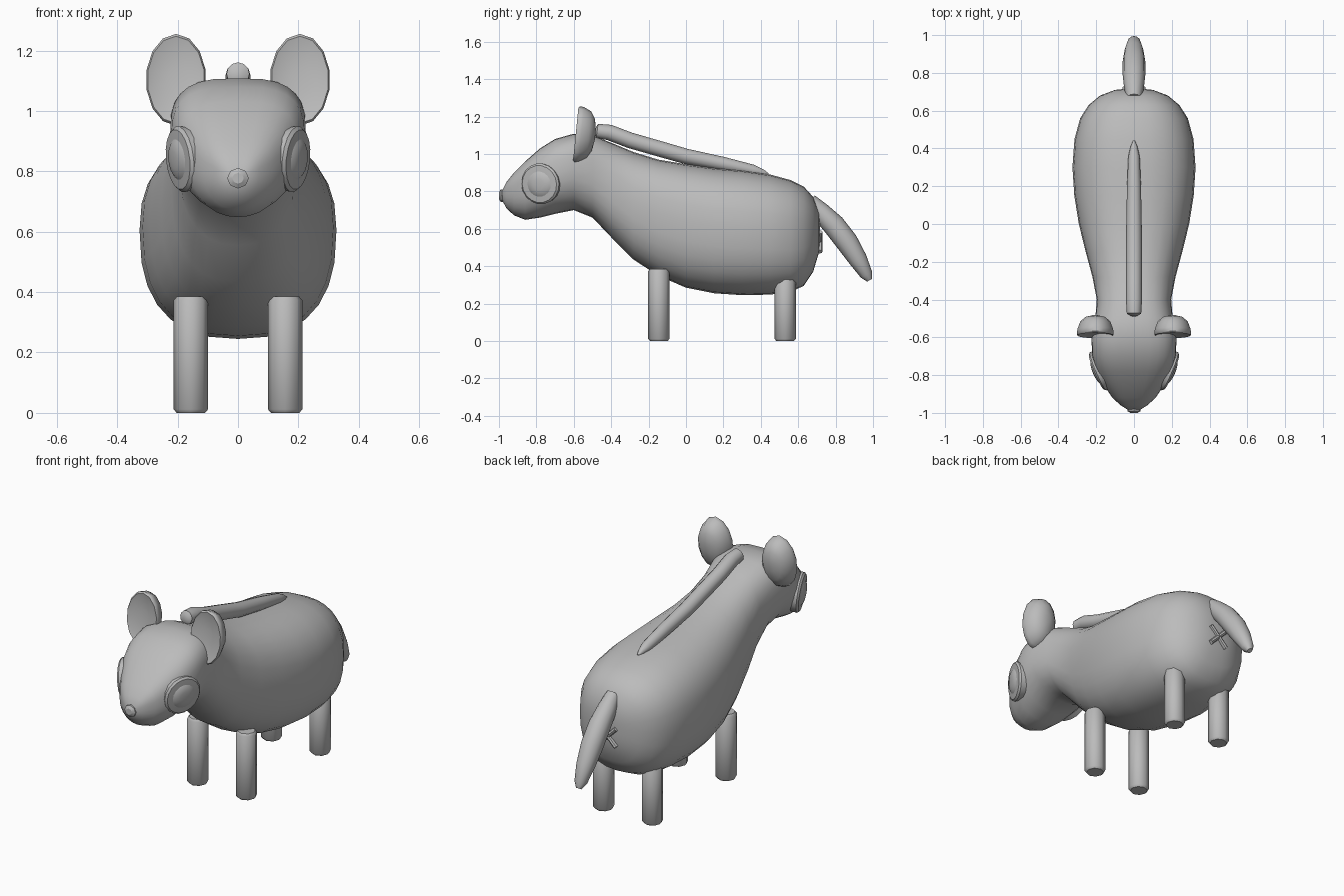
import bpy, bmesh, math
from mathutils import Vector

if "Cube" in bpy.data.objects:
    bpy.data.objects.remove(bpy.data.objects["Cube"])

grey = bpy.data.materials.new("plain grey")
grey.diffuse_color = (0.5, 0.5, 0.5, 1)
grey.use_nodes = True
grey.node_tree.nodes["Principled BSDF"].inputs["Base Color"].default_value = grey.diffuse_color


def loft(name, rings, angle=40):
    """Skin a list of closed rings and cap both ends."""
    bm = bmesh.new()
    vr = [[bm.verts.new(p) for p in ring] for ring in rings]
    n = len(vr[0])
    for a, b in zip(vr, vr[1:]):
        for i in range(n):
            j = (i + 1) % n
            bm.faces.new((a[i], a[j], b[j], b[i]))
    bm.faces.new(vr[0])
    bm.faces.new(vr[-1])
    bmesh.ops.recalc_face_normals(bm, faces=bm.faces)
    mesh = bpy.data.meshes.new(name)
    bm.to_mesh(mesh)
    bm.free()
    mesh.shade_smooth()
    mesh.set_sharp_from_angle(angle=math.radians(angle))
    mesh.materials.append(grey)
    ob = bpy.data.objects.new(name, mesh)
    bpy.context.collection.objects.link(ob)
    return ob


def circle(center, u, v, n):
    """Ring around center spanned by two radius vectors."""
    return [center + u * math.cos(2 * math.pi * i / n) + v * math.sin(2 * math.pi * i / n)
            for i in range(n)]


def tube(name, path, n=12):
    """Tapered tube in the x = 0 plane from (y, z, radius) points."""
    pts = [Vector((0, y, z)) for y, z, r in path]
    rings = []
    for i, p in enumerate(pts):
        t = (pts[min(i + 1, len(pts) - 1)] - pts[max(i - 1, 0)]).normalized()
        side = Vector((1, 0, 0))
        r = path[i][2]
        rings.append(circle(p, side * r, t.cross(side) * r, n))
    return loft(name, rings)


def power(c, e):
    return math.copysign(abs(c) ** e, c)


# Body and head: y, bottom, top, half width
sections = [
    (-0.985, 0.755, 0.80, 0.03), (-0.96, 0.71, 0.85, 0.07), (-0.92, 0.672, 0.90, 0.115),
    (-0.86, 0.648, 0.96, 0.155), (-0.78, 0.66, 1.03, 0.20), (-0.70, 0.68, 1.08, 0.222),
    (-0.60, 0.70, 1.108, 0.225), (-0.50, 0.66, 1.10, 0.205), (-0.40, 0.555, 1.06, 0.197),
    (-0.28, 0.435, 1.01, 0.22), (-0.15, 0.35, 0.97, 0.255), (0.0, 0.285, 0.945, 0.292),
    (0.15, 0.255, 0.925, 0.316), (0.30, 0.245, 0.912, 0.326), (0.45, 0.248, 0.89, 0.315),
    (0.56, 0.262, 0.86, 0.285), (0.63, 0.295, 0.825, 0.24), (0.68, 0.37, 0.77, 0.18),
    (0.71, 0.47, 0.69, 0.10), (0.716, 0.53, 0.63, 0.04)]
rings = []
for y, lo, hi, w in sections:
    mid = lo + 0.54 * (hi - lo)
    head = min(1, max(0, (-0.3 - y) / 0.3))
    ring = []
    for i in range(28):
        a = 2 * math.pi * i / 28
        c, s = math.cos(a), math.sin(a)
        e = 2 / (2.4 + 0.6 * head) if s > 0 else 2 / (2.5 - 0.4 * head)
        h = hi - mid if s > 0 else mid - lo
        ring.append(Vector((w * power(c, e), y, mid + h * power(s, e))))
    rings.append(ring)
loft("body", rings, 60)

# Mane ridge and tail
tube("mane", [(-0.485, 1.125, 0.02), (-0.475, 1.123, 0.038), (-0.41, 1.115, 0.042),
              (-0.3, 1.073, 0.042), (-0.15, 1.03, 0.042), (0.0, 0.987, 0.041),
              (0.2, 0.947, 0.037), (0.36, 0.912, 0.03), (0.41, 0.9, 0.018),
              (0.44, 0.892, 0.005)])
tube("tail", [(0.66, 0.75, 0.04), (0.72, 0.69, 0.052), (0.79, 0.62, 0.06),
              (0.86, 0.53, 0.06), (0.92, 0.435, 0.05), (0.965, 0.355, 0.034),
              (0.982, 0.325, 0.015)])

# Nose
nose_rings = [(-1.0, 0.018), (-0.99, 0.034), (-0.965, 0.034), (-0.94, 0.02)]
loft("nose", [circle(Vector((0, y, 0.777)), Vector((0, 0, -r)), Vector((r * 1.05, 0, 0)), 5 + 3)
              for y, r in nose_rings], 30)

for side, label in ((-1, "left"), (1, "right")):
    # Ears: shallow dish in front, dome behind, leaning back slightly
    ear = []
    for k, y in ((0.3, -0.575), (0.75, -0.582), (0.95, -0.59), (1.0, -0.582),
                 (0.97, -0.56), (0.82, -0.52), (0.55, -0.495), (0.18, -0.485)):
        c = Vector((side * 0.205, y, 1.103))
        ear.append([p + Vector((0, 0.1 * (p.z - 1.1), 0)) for p in
                    circle(c, Vector((0, 0, 0.152 * k)), Vector((0.1 * k, 0, 0)), 14)])
    loft("ear_" + label, ear, 50)

    # Eyes: a round plate with a shallow dome on it
    out = Vector((side * 0.91, -0.39, -0.1)).normalized()
    u = out.cross(Vector((0, 0, 1))).normalized()
    v = out.cross(u)
    mid = Vector((side * 0.19, -0.78, 0.84))
    for name, prof in (("eye_plate_", ((0.105, -0.04), (0.11, 0.0), (0.1, 0.01), (0.06, 0.014))),
                       ("eye_", ((0.068, 0.0), (0.068, 0.013), (0.055, 0.021),
                                 (0.03, 0.026), (0.008, 0.027)))):
        loft(name + label, [circle(mid + out * d, u * r, v * r, 18) for r, d in prof], 35)

    # Legs: octagonal posts with bevelled ends
    for part, y, top in (("front_leg_", -0.145, 0.385), ("back_leg_", 0.53, 0.34)):
        prof = ((0.047, 0), (0.057, 0.012), (0.057, top - 0.012), (0.047, top))
        loft(part + label, [circle(Vector((side * 0.156, y, z)), Vector((r, 0, 0)),
                                   Vector((0, r, 0)), 8) for r, z in prof], 50)

    # Crossed bars under the tail
    d = Vector((side, 0, 1)).normalized()
    c = Vector((0, 0.714, 0.53))
    across = d.cross(Vector((0, 1, 0))) * 0.013
    loft("cross_bar_" + label, [circle(c + d * t, across, Vector((0, 0.016, 0)), 8)
                                for t in (-0.075, 0.075)])
